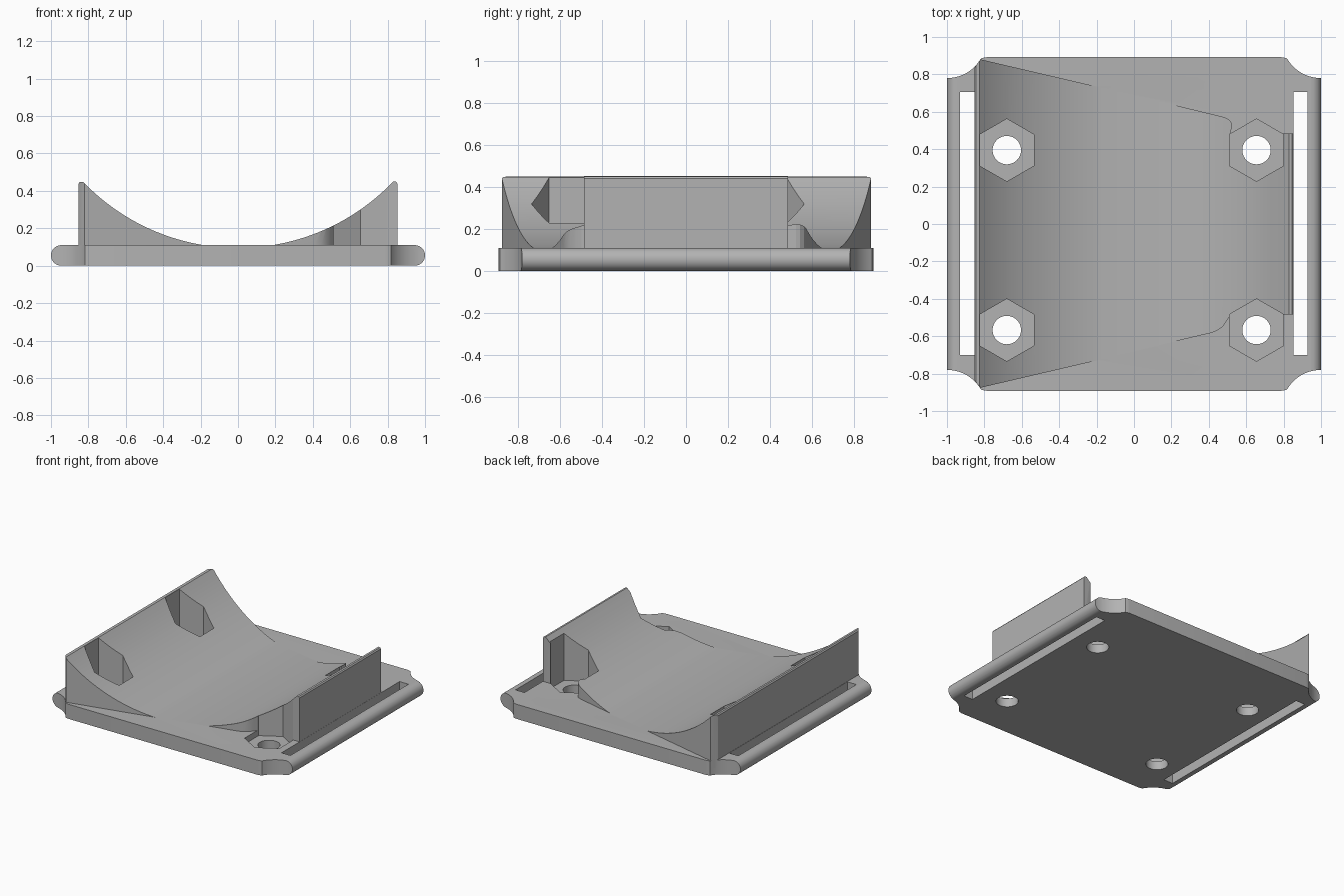
import bpy, bmesh, math
from mathutils import Vector

if "Cube" in bpy.data.objects:
    bpy.data.objects.remove(bpy.data.objects["Cube"])

grey = bpy.data.materials.new("plain grey")
grey.diffuse_color = (0.45, 0.45, 0.45, 1)
grey.use_nodes = True
grey.node_tree.nodes["Principled BSDF"].inputs["Base Color"].default_value = grey.diffuse_color


def prism(name, pts, lo, hi, axis="z"):
    """Extrude a closed outline along z (pts are x, y) or along y (pts are x, z)."""
    place = (lambda p, h: (p[0], p[1], h)) if axis == "z" else (lambda p, h: (p[0], h, p[1]))
    bm = bmesh.new()
    face = bm.faces.new([bm.verts.new(place(p, lo)) for p in pts])
    out = bmesh.ops.extrude_face_region(bm, geom=[face])
    step = Vector(place((0, 0), hi - lo))
    bmesh.ops.translate(bm, vec=step, verts=[v for v in out["geom"] if isinstance(v, bmesh.types.BMVert)])
    bmesh.ops.recalc_face_normals(bm, faces=bm.faces)
    mesh = bpy.data.meshes.new(name)
    bm.to_mesh(mesh)
    bm.free()
    mesh.materials.append(grey)
    obj = bpy.data.objects.new(name, mesh)
    bpy.context.collection.objects.link(obj)
    return obj


def combine(obj, other, operation):
    """Apply a boolean and discard the second solid."""
    mod = obj.modifiers.new("boolean", "BOOLEAN")
    mod.operation, mod.solver, mod.object = operation, "EXACT", other
    bpy.context.view_layer.update()
    mesh = bpy.data.meshes.new_from_object(obj.evaluated_get(bpy.context.evaluated_depsgraph_get()))
    obj.modifiers.clear()
    obj.data = mesh
    bpy.data.objects.remove(other)


def ring(cx, cy, r, n, start=0.0):
    return [(cx + r * math.cos(start + math.tau * i / n),
             cy + r * math.sin(start + math.tau * i / n)) for i in range(n)]


T = 0.11  # plate thickness

# Base plate: rounded long sides, scooped corners
half = [(1 - 0.055 + 0.055 * math.cos(a), T / 2 + T / 2 * math.sin(a))
        for a in [math.pi * (i / 16 - 0.5) for i in range(17)]]
mount = prism("cradle_mount", half + [(-x, z) for x, z in reversed(half)], -0.95, 0.95, "y")
corner = [(1.05, 0.78)] + [(1 + 0.21 * math.cos(a), 0.99 + 0.21 * math.sin(a))
          for a in [math.radians(270 - 60 * i / 12) for i in range(13)]]
corner += [(0.805, 0.889), (0.785, 0.892)]
top = corner + [(-x, y) for x, y in reversed(corner)]
outline = top + [(-x, -y) for x, y in top]
combine(mount, prism("outline_cutter", outline, -0.1, 0.3), "INTERSECT")

# Cradle: cylindrical trough trimmed by its footprint
R, z0 = 1.147, 0.095
arc = [(x, z0 + R - math.sqrt(R * R - x * x))
       for x in [-0.826 + 1.656 * i / 64 for i in range(65)]]
cradle = prism("cradle", [(-0.852, 0.05), (-0.852, 0.44), (-0.845, 0.449)] + arc
               + [(0.845, 0.449), (0.852, 0.44), (0.852, 0.05)], -0.95, 0.95, "y")
footprint = [(-0.87, 0.82), (-0.853, 0.835), (-0.838, 0.858), (-0.82, 0.88), (-0.2, 0.735),
             (0.2, 0.64), (0.48, 0.572), (0.505, 0.561), (0.52, 0.543), (0.525, 0.522),
             (0.514, 0.485), (0.655, 0.42), (0.795, 0.485), (0.87, 0.485),
             (0.87, -0.485), (0.795, -0.485), (0.655, -0.5), (0.514, -0.49),
             (0.495, -0.52), (0.475, -0.548), (0.445, -0.57), (0.41, -0.583), (0.2, -0.632),
             (-0.2, -0.73), (-0.82, -0.875), (-0.838, -0.856), (-0.853, -0.833), (-0.87, -0.82)]
combine(cradle, prism("footprint_cutter", footprint, -0.1, 0.6), "INTERSECT")
combine(mount, cradle, "UNION")

# Hexagonal nut pockets and screw holes
for x in (-0.68, 0.655):
    for y in (0.395, -0.567):
        combine(mount, prism("nut_cutter", ring(x, y, 0.167, 6, math.pi / 2), 0.065, 0.7), "DIFFERENCE")
        combine(mount, prism("screw_cutter", ring(x, y, 0.076, 40), -0.1, 0.3), "DIFFERENCE")

# Strap slots
for a, b in ((-0.93, -0.854), (0.853, 0.927)):
    combine(mount, prism("slot_cutter", [(a, -0.7), (b, -0.7), (b, 0.705), (a, 0.705)], -0.1, 0.3), "DIFFERENCE")

bpy.context.view_layer.objects.active = mount
mount.select_set(True)
bpy.ops.object.shade_smooth_by_angle(angle=math.radians(25))
